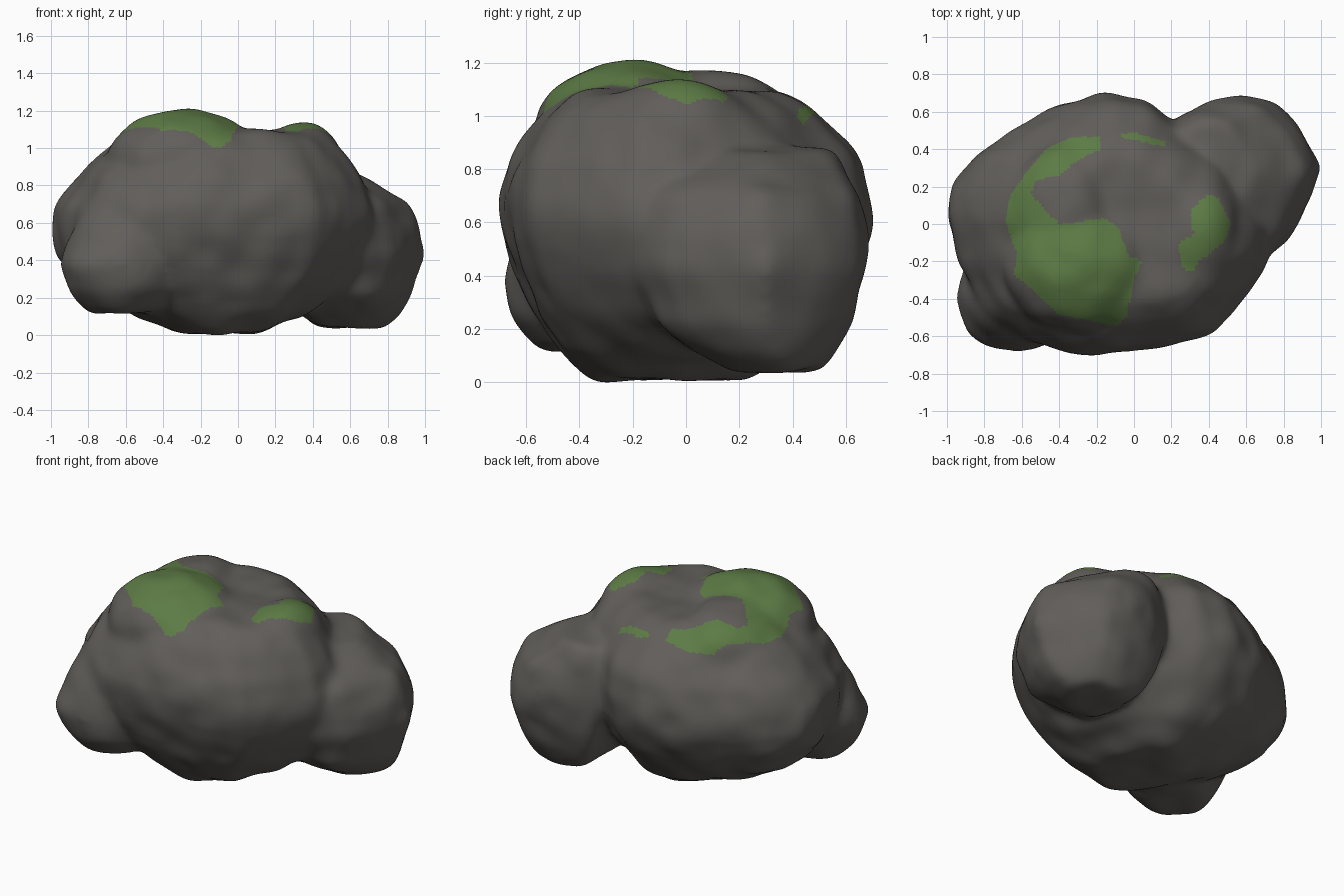
import bpy
import bmesh
import math
from mathutils import Vector, Matrix, noise

if "Cube" in bpy.data.objects:
    bpy.data.objects.remove(bpy.data.objects["Cube"])


def make_material(name, colour):
    mat = bpy.data.materials.new(name)
    mat.use_nodes = True
    mat.diffuse_color = (*colour, 1)
    mat.node_tree.nodes["Principled BSDF"].inputs["Base Color"].default_value = (*colour, 1)
    return mat


def superellipse(power, sides=20):
    points = []
    for i in range(sides):
        c, s = math.cos(math.tau * i / sides), math.sin(math.tau * i / sides)
        r = (abs(c) ** power + abs(s) ** power) ** (-1 / power)
        points.append((c * r, s * r))
    return points


def add_hull(bm, outline, rings):
    """Convex boulder around a unit outline fitted to rings (z, x min, x max, y min, y max)."""
    verts = []
    for z, x0, x1, y0, y1 in rings:
        for u, v in outline:
            verts.append(bm.verts.new((
                (x0 + x1) / 2 + u * (x1 - x0) / 2,
                (y0 + y1) / 2 + v * (y1 - y0) / 2, z)))
    result = bmesh.ops.convex_hull(bm, input=verts)
    inner = {g for g in result["geom_interior"] if isinstance(g, bmesh.types.BMVert)}
    bmesh.ops.delete(bm, geom=list(inner), context="VERTS")


def add_ellipsoid(bm, centre, radii):
    matrix = Matrix.Translation(centre) @ Matrix.Diagonal((*radii, 1))
    bmesh.ops.create_icosphere(bm, subdivisions=4, radius=1, matrix=matrix)


def inside(x, y, outline):
    hit = False
    for (ax, ay), (bx, by) in zip(outline, outline[1:] + outline[:1]):
        if (ay > y) != (by > y) and x < ax + (y - ay) / (by - ay) * (bx - ax):
            hit = not hit
    return hit


bm = bmesh.new()

# Main body, with an uneven plan
body_plan = [
    (-1, .07), (-.97, .28), (-.83, .52), (-.53, .76), (-.3, .92), (0, 1),
    (.22, .94), (.51, .72), (.8, .43), (1, 0), (1, -.28), (.86, -.53),
    (.66, -.82), (.4, -.92), (-.2, -1), (-.48, -.87), (-.77, -.65), (-.92, -.3),
]
add_hull(bm, body_plan, [
    (0, -.32, .14, -.34, .24),
    (.1, -.55, .38, -.46, .42),
    (.25, -.85, .58, -.57, .56),
    (.4, -.96, .68, -.64, .66),
    (.52, -.99, .71, -.68, .7),
    (.66, -.98, .71, -.7, .7),
    (.8, -.88, .68, -.66, .67),
    (.95, -.72, .58, -.57, .55),
    (1.02, -.63, .51, -.5, .46),
    (1.07, -.53, .43, -.43, .36),
])

# Side boulder at the back left, its plan leaning into the body
boulder_plan = [
    (-.88, .77), (-.43, .95), (0, 1), (.38, .93), (.72, .61), (1, .14),
    (.88, -.2), (.58, -.73), (.25, -1), (-.75, -1), (-1, -.1),
]
add_hull(bm, boulder_plan, [
    (.03, .42, .8, .18, .52),
    (.1, .34, .88, .05, .57),
    (.2, .26, .95, -.1, .63),
    (.4, .2, 1, -.18, .68),
    (.56, .2, .98, -.2, .69),
    (.68, .2, .91, -.18, .66),
    (.76, .2, .77, -.1, .62),
    (.85, .2, .64, -.05, .56),
])

# Lump at the front right corner, sloping up into the body
add_hull(bm, superellipse(2.2), [
    (.11, -.78, -.42, -.53, -.2),
    (.22, -.89, -.3, -.63, -.15),
    (.36, -.94, -.3, -.67, -.1),
    (.48, -.9, -.25, -.63, -.1),
    (.64, -.82, -.2, -.56, -.1),
    (.86, -.72, -.2, -.48, -.1),
])

# Low crests around a shallow dish on top
add_ellipsoid(bm, (-.29, -.2, .93), (.39, .36, .25))
add_ellipsoid(bm, (-.36, .1, .91), (.3, .34, .235))
add_ellipsoid(bm, (.34, -.05, .9), (.23, .29, .215))

mesh = bpy.data.meshes.new("rock_masses")
bm.to_mesh(mesh)
bm.free()
rock = bpy.data.objects.new("mossy_rock", mesh)
bpy.context.collection.objects.link(rock)

# Fuse and soften the masses
remesh = rock.modifiers.new("fuse", "REMESH")
remesh.mode = "VOXEL"
remesh.voxel_size = 0.018
soften = rock.modifiers.new("soften", "SMOOTH")
soften.factor = 0.5
soften.iterations = 45
graph = bpy.context.evaluated_depsgraph_get()
fused = bpy.data.meshes.new_from_object(rock.evaluated_get(graph))
rock.modifiers.clear()
rock.data = fused
fused.name = "mossy_rock"
bpy.data.meshes.remove(mesh)

# Weathered dents and bulges
normals = [v.normal.copy() for v in fused.vertices]
for v, n in zip(fused.vertices, normals):
    broad = noise.noise(v.co * 2.6 + Vector((3, 1, 7)))
    fine = noise.noise(v.co * 6)
    v.co += n * (0.008 + 0.012 * broad + 0.014 * fine)

# Rest on the ground, centred
low = Vector([min(v.co[i] for v in fused.vertices) for i in range(3)])
high = Vector([max(v.co[i] for v in fused.vertices) for i in range(3)])
middle = (low + high) / 2
fused.transform(Matrix.Translation((-middle.x, -middle.y, -low.z)))

# Moss patches as outlines seen from above
crescent = [
    (-.18, .47), (-.35, .46), (-.47, .4), (-.58, .27), (-.66, .15), (-.69, .02),
    (-.63, -.15), (-.64, -.27), (-.51, -.38), (-.4, -.49), (-.25, -.51), (-.1, -.55),
    (-.04, -.5), (0, -.3), (.04, -.2), (-.03, -.17), (-.08, -.02), (-.15, .03),
    (-.4, 0), (-.47, .07), (-.55, .16), (-.52, .24), (-.42, .25), (-.3, .34), (-.18, .4),
]
side_patch = [
    (.4, .16), (.45, .14), (.52, 0), (.48, -.1), (.35, -.2), (.32, -.25),
    (.25, -.24), (.24, -.1), (.32, -.05), (.3, .08),
]
strip = [(-.07, .48), (0, .49), (.17, .44), (.17, .41), (.05, .44), (-.06, .46)]

fused.materials.clear()
fused.materials.append(make_material("rock_grey", (0.12, 0.112, 0.103)))
fused.materials.append(make_material("moss_green", (0.11, 0.2, 0.06)))
for face in fused.polygons:
    x, y, z = face.center
    mossy = z > 0.7 and any(inside(x, y, o) for o in (crescent, side_patch, strip))
    face.material_index = int(mossy)
    face.use_smooth = True
